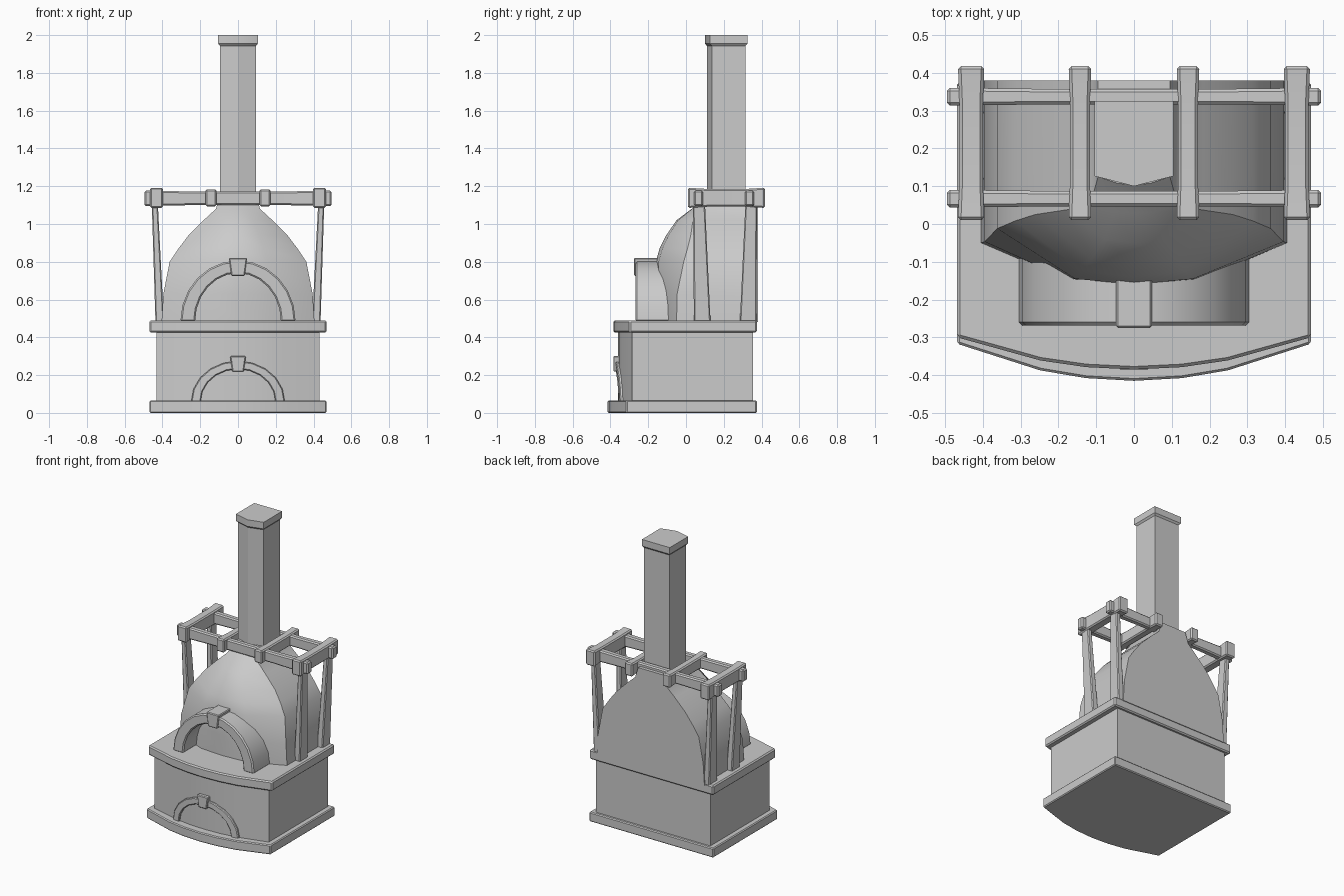
import bpy, bmesh, math

if "Cube" in bpy.data.objects:
    bpy.data.objects.remove(bpy.data.objects["Cube"])


def loft(name, rings, bevel=0.0):
    """Skin a list of equal-length point rings, cap the ends, bevel hard edges."""
    bm = bmesh.new()
    vs = [[bm.verts.new(p) for p in r] for r in rings]
    n = len(rings[0])
    for a, b in zip(vs, vs[1:]):
        for i in range(n):
            j = (i + 1) % n
            bm.faces.new((a[i], a[j], b[j], b[i]))
    bm.faces.new(vs[0])
    bm.faces.new(vs[-1])
    bmesh.ops.recalc_face_normals(bm, faces=bm.faces)
    if bevel:
        hard = [e for e in bm.edges if e.calc_face_angle(0) > math.radians(40)]
        bmesh.ops.bevel(bm, geom=hard, offset=bevel, segments=1, affect='EDGES',
                        profile=0.5, clamp_overlap=True)
    me = bpy.data.meshes.new(name)
    bm.to_mesh(me)
    bm.free()
    ob = bpy.data.objects.new(name, me)
    bpy.context.collection.objects.link(ob)
    bpy.ops.object.select_all(action='DESELECT')
    ob.select_set(True)
    bpy.context.view_layer.objects.active = ob
    bpy.ops.object.shade_smooth_by_angle(angle=math.radians(30))
    return ob


def mirrored(half):
    """Complete a right-hand half outline (last point on x = 0)."""
    return half + [(-x, y) for x, y in reversed(half) if x > 1e-6]


def at_z(outline, z):
    return [(x, y, z) for x, y in outline]


def bowed(hw, back, corner, front):
    """Rectangular plan with a bowed front edge."""
    half = [(hw, back)] + [(t * hw, corner + (front - corner) * (1 - t * t))
                           for t in (1, 0.53, 0.27, 0)]
    return mirrored(half)


def rect(x0, x1, y0, y1, z):
    return [(x0, y0, z), (x1, y0, z), (x1, y1, z), (x0, y1, z)]


# Bowed plinth, body and hearth slab
for name, plan, z0, z1, bev in (
        ("base_plate", bowed(0.468, 0.375, -0.317, -0.415), 0, 0.065, 0.006),
        ("lower_body", bowed(0.432, 0.355, -0.285, -0.36), 0.05, 0.44, 0),
        ("hearth_slab", bowed(0.468, 0.375, -0.30, -0.385), 0.425, 0.49, 0.008)):
    loft(name, [at_z(plan, z0), at_z(plan, z1)], bev)

# Oven dome: z, half width, side corner y, front y
levels = [(0.48, 0.405, -0.05, -0.16), (0.63, 0.395, -0.047, -0.16),
          (0.80, 0.362, -0.012, -0.16), (0.87, 0.315, 0.008, -0.14),
          (0.94, 0.262, 0.025, -0.105), (1.02, 0.182, 0.037, -0.05),
          (1.08, 0.117, 0.047, 0.03), (1.15, 0.095, 0.125, 0.105)]
loft("oven_dome", [at_z(mirrored([(hw, 0.38), (hw, yc),
                                  (0.43 * hw, yf + 0.1 * (yc - yf)), (0, yf)]), z)
                   for z, hw, yc, yf in levels])


# Chimney with pointed front and flared cap
def flue(d, z):
    return at_z(mirrored([(0.095 + d, 0.315 + d), (0.095 + d, 0.137 - d), (0, 0.11 - d)]), z)


loft("chimney", [flue(0, 1.05), flue(0, 1.96)])
loft("chimney_cap", [flue(0, 1.943), flue(0.01, 1.955), flue(0.01, 2.0)])


# Arches swept along a half ellipse
def arch(name, z0, outer, inner, front, back, steps, bevel):
    rings = []
    for i in range(steps + 1):
        a = math.pi * i / steps
        c, s = math.cos(a), math.sin(a)
        po = (outer[0] * c, z0 + outer[1] * s)
        pi = (inner[0] * c, z0 + inner[1] * s)
        rings.append([(po[0], back(po[0]), po[1]), (po[0], front(po[0]), po[1]),
                      (pi[0], front(pi[0]), pi[1]), (pi[0], back(pi[0]), pi[1])])
    return loft(name, rings, bevel)


def keystone(name, w0, w1, z0, z1, y0, y1):
    loft(name, [rect(-w0, w0, y0, y1, z0), rect(-w1, w1, y0, y1, z1)], 0.005)


def bow(x):
    return -0.36 + 0.075 * (x / 0.432) ** 2


arch("oven_arch", 0.485, (0.305, 0.322), (0.227, 0.255),
     lambda x: -0.268, lambda x: -0.05, 12, 0.008)
keystone("oven_keystone", 0.035, 0.048, 0.725, 0.82, -0.275, -0.12)
arch("lower_arch", 0.06, (0.248, 0.215), (0.198, 0.172),
     lambda x: bow(x) - 0.014, lambda x: bow(x) + 0.03, 10, 0.005)
keystone("lower_keystone", 0.03, 0.042, 0.218, 0.30, -0.385, -0.33)


# Timber beams, slightly waisted in the middle
def beam(name, axis, centre, width, start, end, z0, z1):
    rings = []
    for t, k in ((0, 1), (0.25, 0.88), (0.75, 0.88), (1, 1)):
        p = start + (end - start) * t
        w, zm, h = width / 2 * k, (z0 + z1) / 2, (z1 - z0) / 2 * k
        sec = [(-w, zm - h), (w, zm - h), (w, zm + h), (-w, zm + h)]
        rings.append([(p, centre + u, z) if axis == 'x' else (centre + u, p, z)
                      for u, z in sec])
    loft(name, rings, 0.008)


for name, y in (("front_rail", 0.067), ("back_rail", 0.337)):
    beam(name, 'x', y, 0.047, -0.495, 0.495, 1.095, 1.177)

for s, side in ((-1, "left"), (1, "right")):
    beam(side + "_outer_rafter", 'y', s * 0.431, 0.07, 0.01, 0.418, 1.085, 1.192)
    beam(side + "_inner_rafter", 'y', s * 0.143, 0.06, 0.01, 0.418, 1.093, 1.183)
    # Leaning tapered posts
    for end, (b0, b1, t0, t1) in (("front", (0.042, 0.13, 0.037, 0.10)),
                                  ("back", (0.285, 0.373, 0.315, 0.376))):
        loft(side + "_" + end + "_post",
             [rect(s * 0.392, s * 0.437, b0, b1, 0.48),
              rect(s * 0.425, s * 0.457, t0, t1, 1.12)], 0.006)
